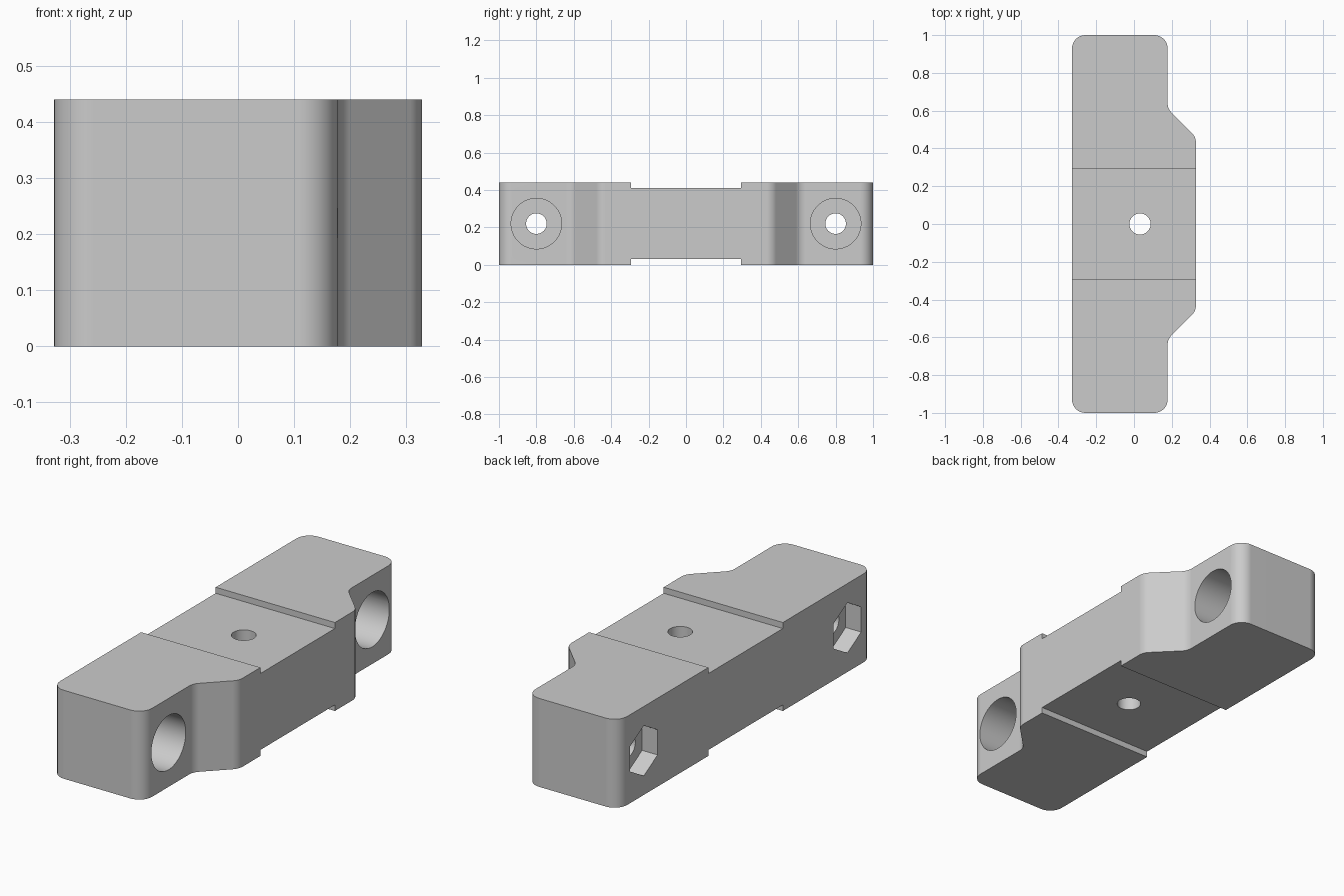
import bpy, bmesh, math
from mathutils import Vector

cube = bpy.data.objects.get("Cube")
if cube:
    bpy.data.objects.remove(cube, do_unlink=True)

HEIGHT, LEFT, NARROW, WIDE = 0.44, -0.328, 0.178, 0.328
RADIUS = 0.07

grey = bpy.data.materials.new("plain grey")
grey.use_nodes = True
colour = (0.6, 0.6, 0.6, 1)
grey.diffuse_color = colour
grey.node_tree.nodes["Principled BSDF"].inputs["Base Color"].default_value = colour


def fillet(points, radius, steps=8):
    """Round every corner of a closed outline."""
    result = []
    for i, point in enumerate(points):
        p = Vector(point)
        a = (Vector(points[i - 1]) - p).normalized()
        b = (Vector(points[(i + 1) % len(points)]) - p).normalized()
        half = a.angle(b) / 2
        reach = radius / math.tan(half)
        centre = p + (a + b).normalized() * radius / math.sin(half)
        start = p + a * reach - centre
        end = p + b * reach - centre
        sweep = start.angle(end)
        for s in range(steps + 1):
            t = s / steps
            arm = start * math.sin((1 - t) * sweep) + end * math.sin(t * sweep)
            result.append(centre + arm / math.sin(sweep))
    return result


def prism(name, outline, height):
    """Closed solid from a counter-clockwise outline."""
    bm = bmesh.new()
    low = [bm.verts.new((x, y, 0)) for x, y in outline]
    high = [bm.verts.new((x, y, height)) for x, y in outline]
    bm.faces.new(low[::-1])
    bm.faces.new(high)
    for i in range(len(low)):
        bm.faces.new((low[i - 1], low[i], high[i], high[i - 1]))
    mesh = bpy.data.meshes.new(name)
    bm.to_mesh(mesh)
    bm.free()
    mesh.materials.append(grey)
    obj = bpy.data.objects.new(name, mesh)
    bpy.context.collection.objects.link(obj)
    return obj


def cut(cutter):
    """Subtract a cutter from the block, then delete the cutter."""
    cutter.hide_render = True
    bpy.context.view_layer.update()
    bpy.context.view_layer.objects.active = block
    mod = block.modifiers.new("cut", "BOOLEAN")
    mod.operation, mod.solver, mod.object = "DIFFERENCE", "EXACT", cutter
    bpy.ops.object.modifier_apply(modifier=mod.name)
    bpy.data.objects.remove(cutter, do_unlink=True)


def bore(name, start, radius, depth, sides, axis):
    """Round or hexagonal cut running from start along axis x or z."""
    ring = [(radius * math.cos(math.tau * i / sides),
             radius * math.sin(math.tau * i / sides)) for i in range(sides)]
    cutter = prism(name, ring, depth)
    cutter.location = start
    if axis == "x":
        cutter.rotation_euler = (0, math.pi / 2, 0)
    cut(cutter)


# Block with a wide middle and rounded corners
half_side = [(NARROW, 1), (NARROW, 0.61), (WIDE, 0.46)]
outline = [(LEFT, -1)] + [(x, -y) for x, y in half_side] + half_side[::-1] + [(LEFT, 1)]
block = prism("clamp_block", fillet(outline, RADIUS), HEIGHT)

# Shallow channels across the top and bottom
for z in (-0.07, HEIGHT - 0.03):
    channel = prism("channel_cutter", [(-0.5, -0.293), (0.5, -0.293),
                                       (0.5, 0.293), (-0.5, 0.293)], 0.1)
    channel.location.z = z
    cut(channel)

# Centre hole, then bolt holes with round and hexagonal recesses
bore("centre_hole_cutter", (0.032, 0, -0.1), 0.056, 0.7, 48, "z")
for y in (-0.8, 0.8):
    mid = HEIGHT / 2
    bore("bolt_hole_cutter", (-0.5, y, mid), 0.055, 1, 48, "x")
    bore("head_recess_cutter", (NARROW - 0.22, y, mid), 0.135, 0.5, 64, "x")
    bore("nut_recess_cutter", (LEFT - 0.1, y, mid), 0.125, 0.185, 6, "x")

# Smooth rounded parts, keep edges crisp
bpy.ops.object.select_all(action="DESELECT")
block.select_set(True)
bpy.context.view_layer.objects.active = block
bpy.ops.object.shade_smooth_by_angle(angle=math.radians(30))
weighted = block.modifiers.new("even_shading", "WEIGHTED_NORMAL")
weighted.keep_sharp = True
